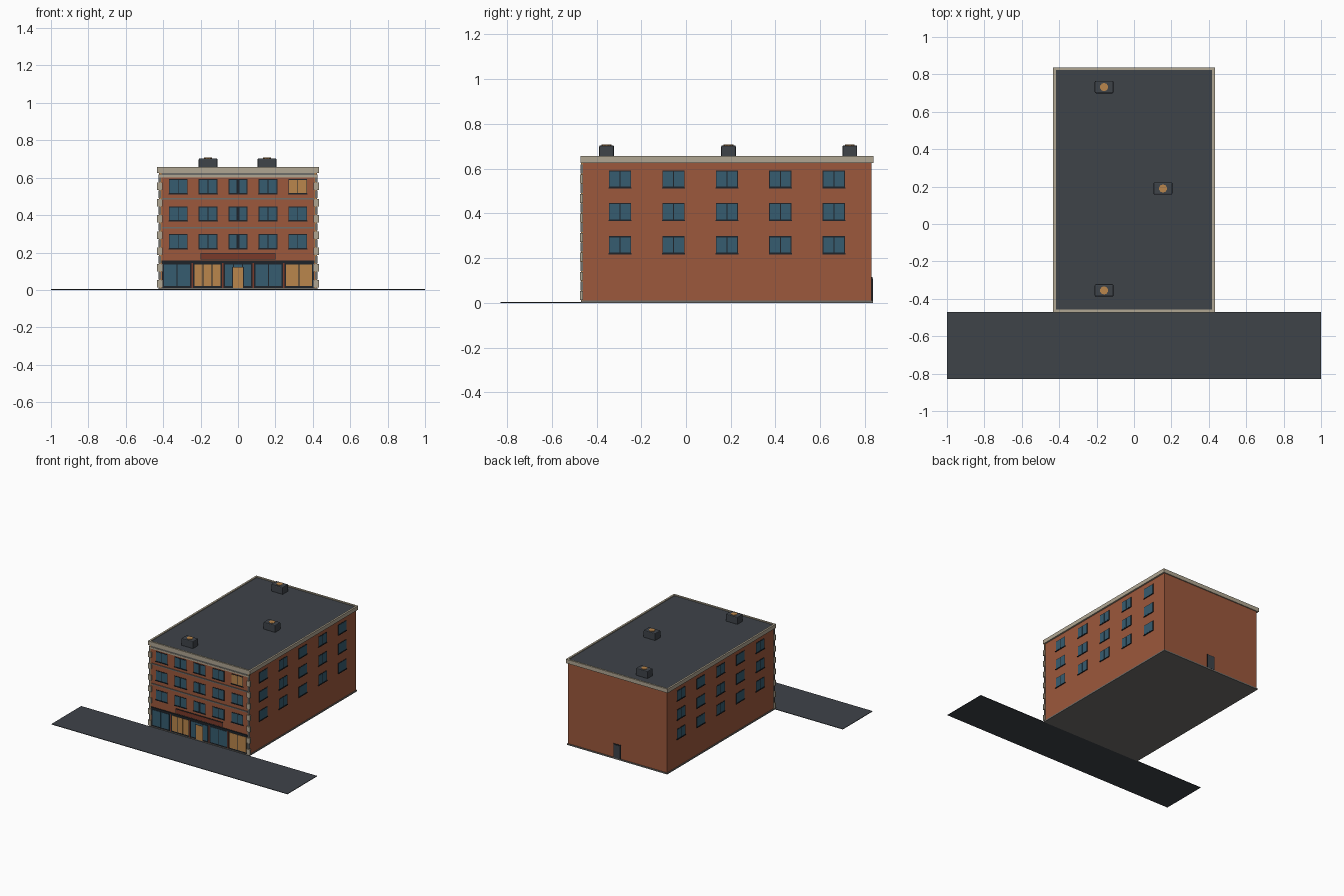
import bpy

cube = bpy.data.objects.get("Cube")
if cube:
    bpy.data.objects.remove(cube, do_unlink=True)


def linear(c):
    c /= 255
    return c / 12.92 if c <= 0.04 else ((c + 0.055) / 1.055) ** 2.4


def material(name, r, g, b):
    m = bpy.data.materials.new(name)
    m.use_nodes = True
    colour = (linear(r), linear(g), linear(b), 1)
    m.diffuse_color = colour
    m.node_tree.nodes["Principled BSDF"].inputs["Base Color"].default_value = colour
    return m


BRICK = material("brick", 156, 88, 60)
STONE = material("cream stone", 176, 166, 146)
BAND = material("grey stone", 112, 110, 106)
GLASS = material("blue glass", 54, 92, 112)
LIT = material("warm lit glass", 186, 134, 76)
FRAME = material("dark frame", 30, 36, 42)
ROOF = material("charcoal", 62, 67, 73)
SIGN = material("sign red", 122, 58, 42)


def box(name, x, y, z, mat, bevel=0):
    """Box from (min, max) ranges on each axis."""
    bpy.ops.mesh.primitive_cube_add(
        size=1, location=[sum(r) / 2 for r in (x, y, z)])
    ob = bpy.context.object
    ob.name = name
    ob.scale = [abs(r[1] - r[0]) for r in (x, y, z)]
    bpy.ops.object.transform_apply(location=False, rotation=False)
    ob.data.materials.append(mat)
    if bevel:
        mod = ob.modifiers.new("soft edges", "BEVEL")
        mod.width = bevel
        mod.segments = 2
    return ob


def around(c, w):
    return (c - w / 2, c + w / 2)


FRONT, BACK, SIDE = -0.465, 0.83, 0.42


def wall_box(name, wall, u, z, out, mat):
    """Box standing out from a wall; u runs along the wall."""
    if wall == "front":
        return box(name, u, (FRONT - out, FRONT + 0.002), z, mat)
    s = 1 if wall == "left" else -1
    return box(name, (s * (SIDE - 0.002), s * (SIDE + out)), u, z, mat)


def window(wall, c, z, glass, mullion=0.004):
    w, h = 0.1, 0.078
    wall_box(wall + "_window_frame", wall, around(c, w), around(z, h), 0.002, FRAME)
    pane = (w - 0.008 - mullion) / 2
    for s in (-1, 1):
        wall_box(wall + "_window_pane", wall, around(c + s * (pane + mullion) / 2, pane),
                 around(z, h - 0.01), 0.003, glass)
    wall_box(wall + "_window_sill", wall, around(c, w + 0.004),
             (z - h / 2 - 0.003, z - h / 2 + 0.002), 0.006, FRAME)


# Ground, body and roof
box("road", (-1, 1), (-0.83, -0.47), (0, 0.004), ROOF)
box("base_slab", (-0.425, 0.425), (-0.47, 0.835), (0, 0.01), BAND)
box("brick_body", (-SIDE, SIDE), (FRONT, BACK), (0.005, 0.63), BRICK)
box("roof_deck", (-SIDE, SIDE), (FRONT, BACK), (0.63, 0.65), ROOF)

# Parapet around the roof
for s in (-1, 1):
    box("parapet_side", (s * 0.418, s * 0.432), (-0.472, 0.838), (0.626, 0.656), STONE)
for y in ((-0.472, -0.458), (0.824, 0.838)):
    box("parapet_end", (-0.432, 0.432), y, (0.626, 0.656), STONE)

# Upper windows
ROWS = (0.259, 0.407, 0.553)
for z in ROWS:
    for i in range(-2, 3):
        glass = LIT if i == 2 and z == ROWS[-1] else GLASS
        window("front", i * 0.16, z, glass, 0.016 if i == 0 else 0.004)
        for wall in ("left", "right"):
            window(wall, 0.183 + i * 0.239, z, GLASS)

# Front bands and cornice
for z in (0.333, 0.487):
    wall_box("floor_band", "front", (-0.405, 0.405), around(z, 0.009), 0.005, BAND)
wall_box("lower_cornice", "front", (-0.422, 0.422), (0.602, 0.614), 0.006, STONE)
wall_box("cornice_shadow_band", "front", (-0.42, 0.42), (0.614, 0.626), 0.003, BAND)

# Corner quoins, alternating long and short blocks
for s in (-1, 1):
    box("corner_strip", (s * 0.41, s * 0.423), (-0.469, -0.46), (0.01, 0.626), LIT)
    for i in range(14):
        z = 0.012 + i * 0.0435
        long = i % 2 == 0
        box("quoin", (s * (0.405 if long else 0.412), s * (0.432 if long else 0.425)),
            (-0.474 if long else -0.471, -0.46), (z, z + 0.04),
            STONE if long else BAND)

# Shop front: dark surround, glazed bays, brick piers and fascia
wall_box("shop_surround", "front", (-0.405, 0.405), (0.01, 0.145), 0.001, FRAME)
wall_box("shop_fascia", "front", (-0.408, 0.408), (0.144, 0.157), 0.006, FRAME)
for i in range(-2, 3):
    c = i * 0.163
    glass = LIT if i in (-1, 2) else GLASS
    count = 3 if i in (-1, 0) else 2
    pane = 0.145 / count
    for k in range(count):
        u = c + (k - (count - 1) / 2) * pane
        wall_box("shop_pane", "front", around(u, pane - 0.004), (0.02, 0.136), 0.003, glass)
for i in (-1.5, -0.5, 0.5, 1.5):
    wall_box("shop_pier", "front", around(i * 0.163, 0.008), (0.01, 0.144), 0.005, SIGN)
wall_box("entrance_door_frame", "front", around(0, 0.062), (0.01, 0.123), 0.004, FRAME)
wall_box("entrance_door", "front", around(0, 0.053), (0.01, 0.12), 0.005, LIT)

# Blank sign board
wall_box("sign_frame", "front", (-0.2, 0.2), (0.163, 0.198), 0.005, FRAME)
wall_box("sign_board", "front", (-0.197, 0.197), (0.166, 0.195), 0.007, SIGN)

# Back door
box("back_door_frame", around(0, 0.064), (0.828, 0.834), (0.01, 0.116), FRAME)
box("back_door", around(0, 0.054), (0.83, 0.836), (0.01, 0.11), ROOF)

# Roof units with round vents
for x, y in ((-0.16, -0.355), (0.155, 0.19), (-0.16, 0.732)):
    box("roof_unit", around(x, 0.1), around(y, 0.066), (0.645, 0.704), ROOF, 0.006)
    bpy.ops.mesh.primitive_cylinder_add(vertices=10, radius=0.022, depth=0.006,
                                        location=(x, y, 0.704))
    vent = bpy.context.object
    vent.name = "roof_unit_vent"
    vent.data.materials.append(LIT)
